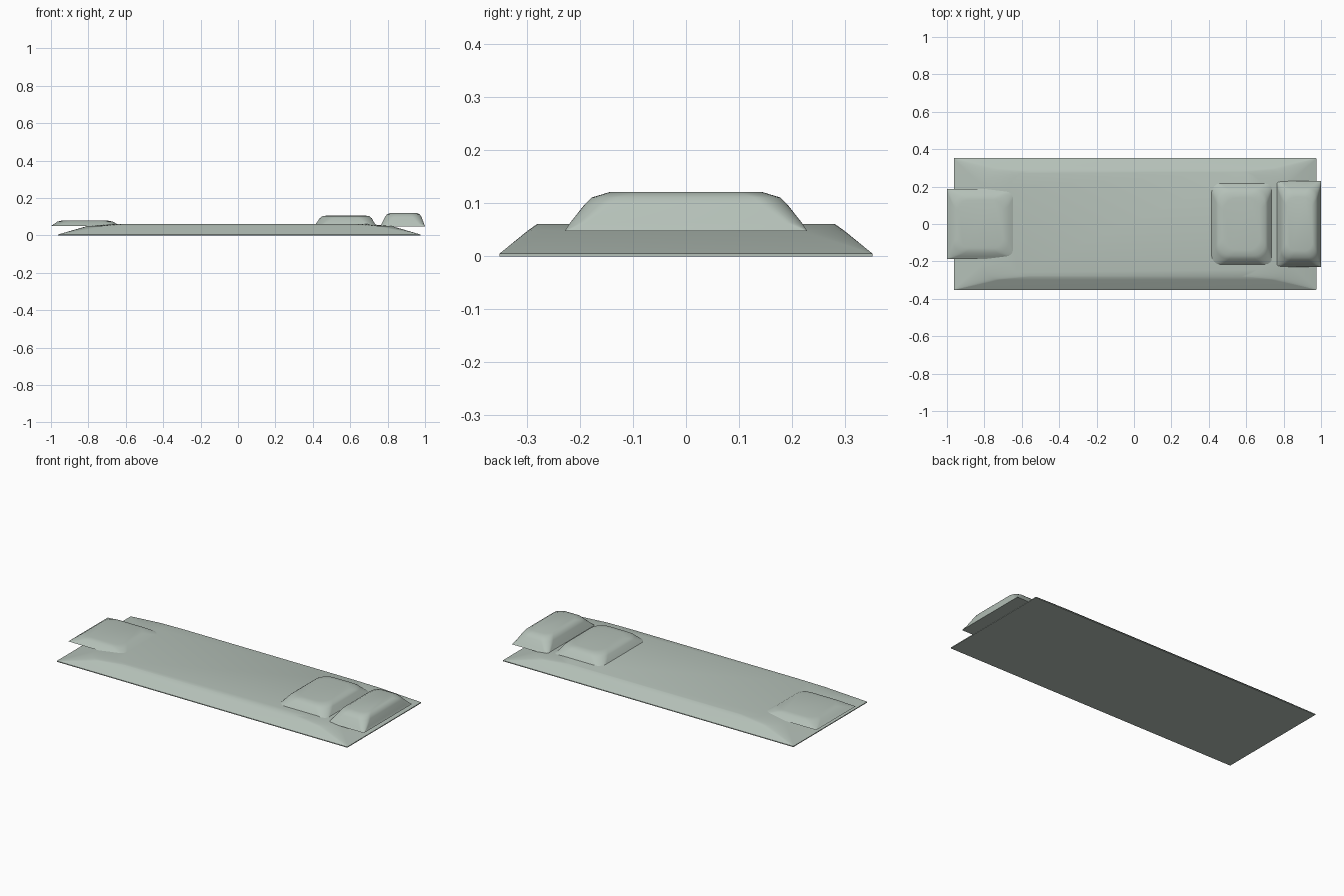
import bpy, bmesh, math

if "Cube" in bpy.data.objects:
    bpy.data.objects.remove(bpy.data.objects["Cube"])

# Grey-green fabric
fabric = bpy.data.materials.new("fabric")
fabric.diffuse_color = (0.46, 0.53, 0.48, 1)
fabric.use_nodes = True
fabric.node_tree.nodes["Principled BSDF"].inputs["Base Color"].default_value = fabric.diffuse_color


def ring(bm, x0, x1, hy, z, r, n=8):
    """One rounded-rectangle section."""
    cx, hx = (x0 + x1) / 2, (x1 - x0) / 2
    verts = []
    for k, (sx, sy) in enumerate(((1, 1), (-1, 1), (-1, -1), (1, -1))):
        for i in range(n + 1):
            a = math.pi / 2 * (k + i / n)
            verts.append(bm.verts.new((cx + sx * (hx - r) + r * math.cos(a),
                                       sy * (hy - r) + r * math.sin(a), z)))
    return verts


def cushion(name, sections):
    """Loft stacked sections (x0, x1, half width, z, corner radius)."""
    bm = bmesh.new()
    rings = [ring(bm, *s) for s in sections]
    for a, b in zip(rings, rings[1:]):
        for i in range(len(a)):
            j = (i + 1) % len(a)
            bm.faces.new((a[i], a[j], b[j], b[i]))
    bm.faces.new(rings[0][::-1])
    bm.faces.new(rings[-1])
    me = bpy.data.meshes.new(name)
    bm.to_mesh(me)
    bm.free()
    me.materials.append(fabric)
    ob = bpy.data.objects.new(name, me)
    bpy.context.collection.objects.link(ob)
    bpy.ops.object.select_all(action='DESELECT')
    ob.select_set(True)
    bpy.context.view_layer.objects.active = ob
    bpy.ops.object.shade_smooth_by_angle(angle=math.radians(45))


# Large mattress with sharp bottom corners and sloping sides
cushion("mattress", [
    (-0.962, 0.975, 0.352, 0.000, 0.002),
    (-0.962, 0.975, 0.352, 0.005, 0.002),
    (-0.81, 0.825, 0.298, 0.049, 0.09),
    (-0.68, 0.70, 0.281, 0.061, 0.13)])

# Flat foot cushion overhanging the left end
cushion("foot_cushion", [
    (-1.0, -0.625, 0.188, 0.050, 0.002),
    (-0.985, -0.645, 0.174, 0.060, 0.035),
    (-0.965, -0.67, 0.155, 0.074, 0.06),
    (-0.94, -0.70, 0.13, 0.080, 0.06)])

# Front pillow
cushion("front_pillow", [
    (0.405, 0.745, 0.226, 0.048, 0.004),
    (0.416, 0.732, 0.215, 0.062, 0.05),
    (0.437, 0.715, 0.188, 0.092, 0.07),
    (0.452, 0.702, 0.170, 0.103, 0.07),
    (0.48, 0.675, 0.14, 0.107, 0.07)])

# Taller head pillow overhanging the right end
cushion("head_pillow", [
    (0.76, 1.0, 0.229, 0.048, 0.002),
    (0.768, 0.994, 0.219, 0.063, 0.03),
    (0.785, 0.982, 0.192, 0.097, 0.05),
    (0.795, 0.973, 0.178, 0.111, 0.05),
    (0.815, 0.955, 0.145, 0.121, 0.05)])
